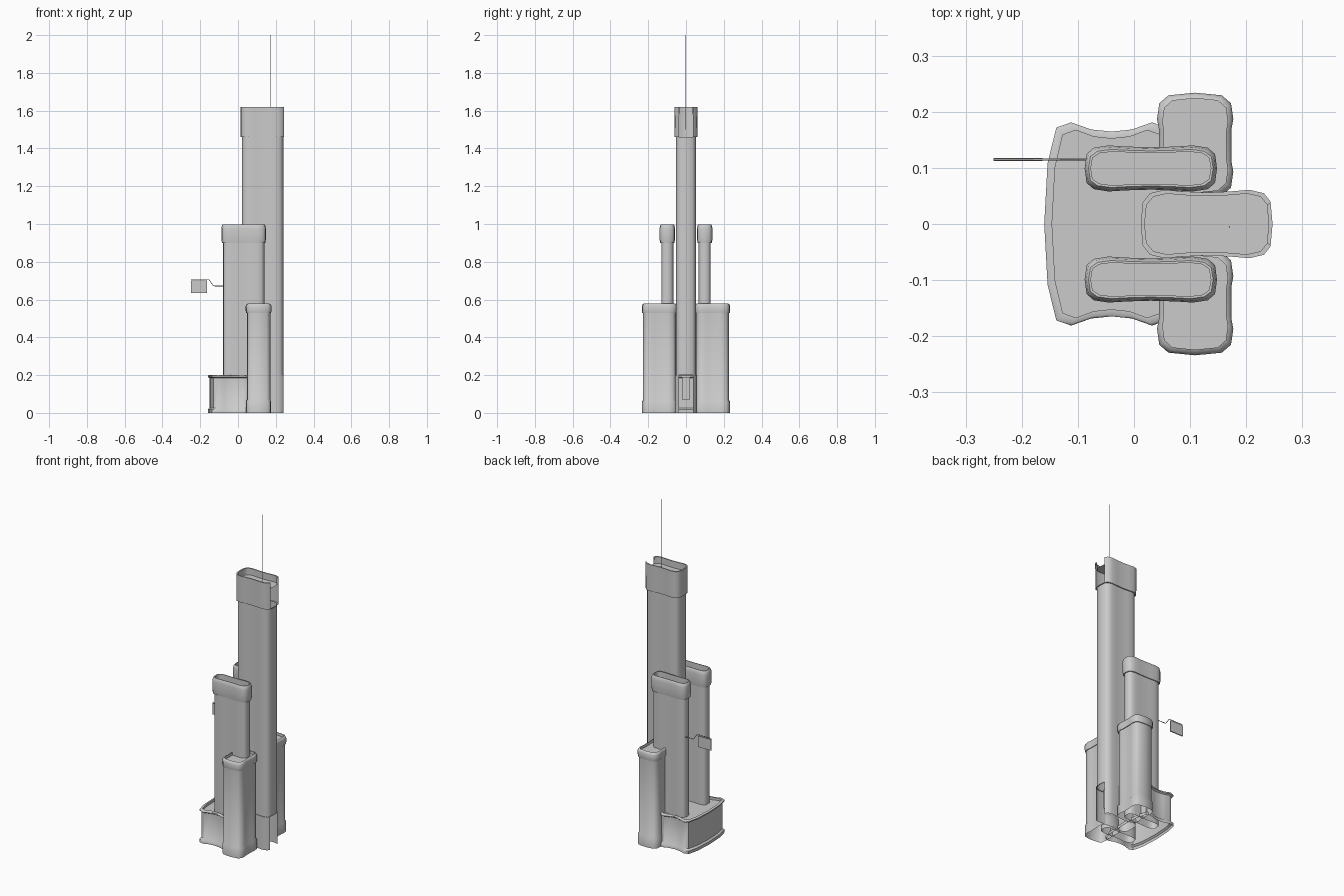
import bpy, bmesh, math
from mathutils import Vector

if "Cube" in bpy.data.objects:
    bpy.data.objects.remove(bpy.data.objects["Cube"])

# quarter outlines: rounded end, bulging corner, slight waist
SLAB = [(1, 0), (0.97, 0.63), (0.86, 0.9), (0.64, 1.0), (0.35, 0.95), (0, 0.92)]
WING = [(0.95, 0), (0.95, 0.3), (1, 0.5), (0.94, 0.8), (0.7, 0.95), (0, 1)]
BLOCK = [(1, 0), (0.95, 0.6), (0.82, 0.95), (0.6, 1), (0.3, 0.93), (0, 0.91)]


def finish(name, bm):
    me = bpy.data.meshes.new(name)
    bm.to_mesh(me)
    bm.free()
    ob = bpy.data.objects.new(name, me)
    bpy.context.collection.objects.link(ob)
    bpy.context.view_layer.objects.active = ob
    ob.select_set(True)
    bpy.ops.object.shade_smooth_by_angle(angle=math.radians(50))
    ob.select_set(False)
    return ob


def tower(name, quarter, center, half, levels, open_bands=()):
    """Stack outlines at (z, offset) levels, close with a roof fan, leave the bottom open."""
    upper = quarter + [(-x, y) for x, y in quarter[-2::-1]]
    outline = upper + [(x, -y) for x, y in upper[-2:0:-1]]
    n = len(outline)
    bm = bmesh.new()
    rings = [[bm.verts.new((center[0] + x * (half[0] + o), center[1] + y * (half[1] + o), z))
              for x, y in outline] for z, o in levels]
    for band, (a, b) in enumerate(zip(rings, rings[1:])):
        for i in range(n):
            if band in open_bands and i in (0, n - 1):
                continue
            j = (i + 1) % n
            bm.faces.new((a[i], a[j], b[j], b[i]))
    top = bm.verts.new((*center, levels[-1][0]))
    for i in range(n):
        bm.faces.new((rings[-1][i], rings[-1][(i + 1) % n], top))
    return finish(name, bm)


def box(name, lo, hi):
    bm = bmesh.new()
    bmesh.ops.create_cube(bm, size=1)
    for v in bm.verts:
        v.co = Vector([(l + h) / 2 + c * (h - l) for l, h, c in zip(lo, hi, v.co)])
    return finish(name, bm)


def rod(name, points, radius):
    cu = bpy.data.curves.new(name, 'CURVE')
    cu.dimensions = '3D'
    cu.bevel_depth = radius
    cu.bevel_resolution = 1
    cu.use_fill_caps = True
    sp = cu.splines.new('POLY')
    sp.points.add(len(points) - 1)
    for p, co in zip(sp.points, points):
        p.co = (*co, 1)
    bpy.context.collection.objects.link(bpy.data.objects.new(name, cu))


# central tower, open at the +x end of its crown and of its base
tower("main_tower", SLAB, (0.13, 0), (0.118, 0.061),
      [(0, -.004), (0.2, -.004), (0.2, -.008), (1.46, -.008), (1.46, -.001),
       (1.62, 0), (1.62, -.007), (1.58, -.007)], open_bands=(0, 4, 5, 6))
box("entrance_panel", (0.19, -0.02, 0.07), (0.20, 0.02, 0.19))
rod("antenna", [(0.17, -0.005, 1.5), (0.17, -0.005, 2.0)], 0.0015)

# paired towers and wings on each side
for side, s in (("left", 1), ("right", -1)):
    tower("mid_tower_" + side, SLAB, (0.03, s * 0.099), (0.118, 0.041),
          [(0, -.009), (0.9, -.009), (0.9, -.003), (0.92, 0), (0.975, 0), (0.992, -.003),
           (0.998, -.007), (0.998, -.011), (0.96, -.011)])
    tower("wing_" + side, WING, (0.109, s * 0.14), (0.068, 0.094),
          [(0, -.001), (0.06, -.001), (0.068, -.006), (0.528, -.006), (0.528, -.002),
           (0.54, 0), (0.565, 0), (0.575, -.004), (0.578, -.01), (0.56, -.01)])

# low podium with base and roof trims
tower("podium", BLOCK, (-0.04, 0), (0.12, 0.181),
      [(0, 0), (0.018, 0), (0.026, -.01), (0.184, -.01), (0.19, 0), (0.197, 0),
       (0.2, -.004), (0.2, -.014), (0.185, -.014)])

# flag on a bent bracket
rod("flag_bracket", [(-0.07, 0.115, 0.672), (-0.13, 0.115, 0.672),
                     (-0.155, 0.115, 0.708), (-0.249, 0.115, 0.708)], 0.002)
box("flag", (-0.25, 0.112, 0.635), (-0.163, 0.118, 0.702))
